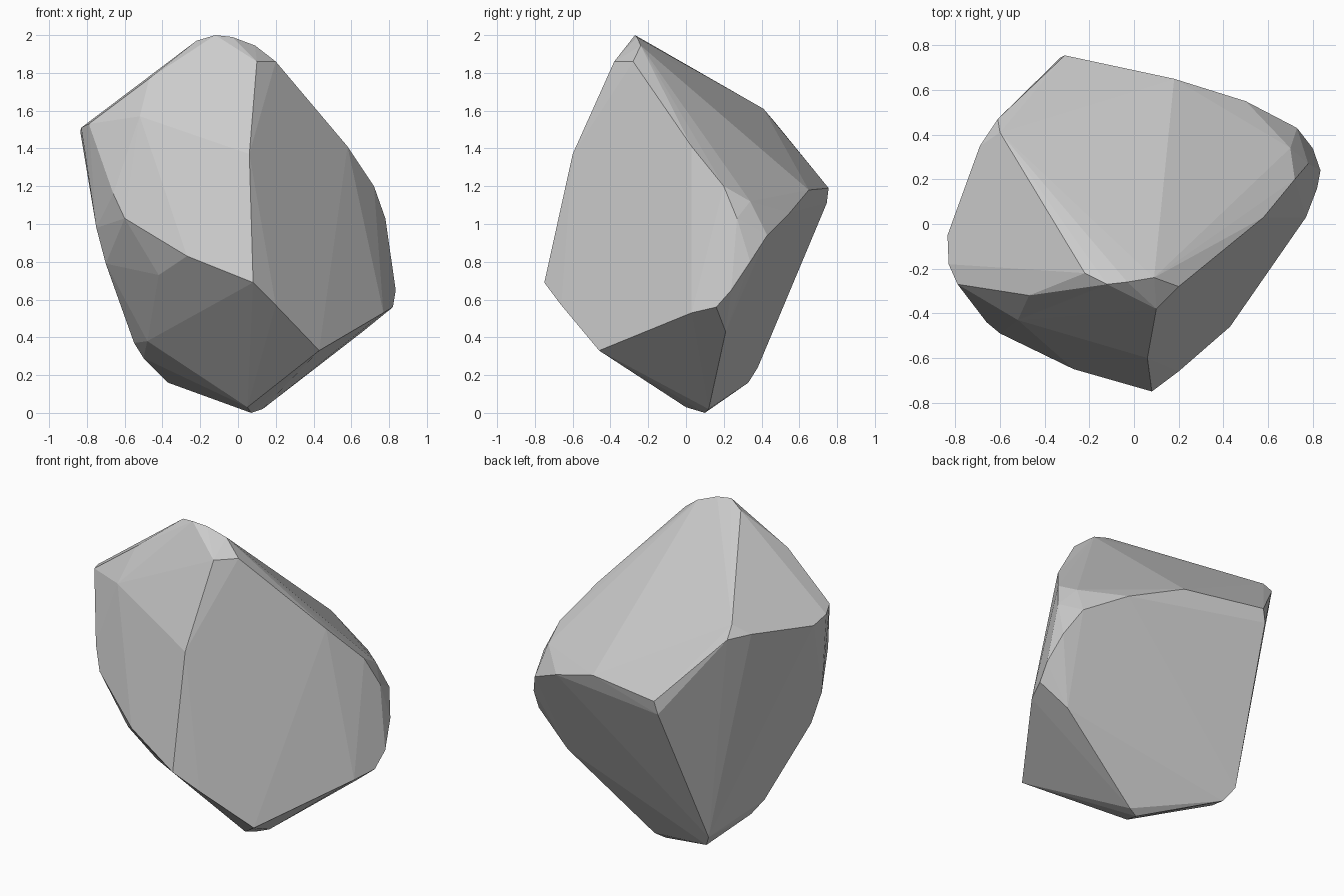
import bpy, bmesh
from math import radians

# Corner points of the faceted boulder, grouped by region
crown = [(-0.22, -0.22, 1.97), (-0.12, -0.27, 2.0), (-0.03, -0.26, 1.99),
         (0.09, -0.24, 1.945), (0.10, -0.38, 1.86), (0.20, -0.28, 1.86),
         (-0.60, 0.41, 1.61), (-0.61, 0.47, 1.54), (-0.47, -0.32, 1.77)]
left_side = [(-0.79, -0.27, 1.53), (-0.83, -0.18, 1.51), (-0.835, -0.05, 1.49),
             (-0.69, 0.35, 1.55), (-0.75, -0.25, 0.98), (-0.70, -0.22, 0.79),
             (-0.55, 0.02, 0.37)]
front_side = [(0.06, -0.60, 1.37), (0.08, -0.75, 0.69), (-0.27, -0.65, 0.83),
              (-0.60, -0.49, 1.03), (-0.66, -0.44, 1.16), (-0.42, -0.47, 0.73),
              (0.43, -0.46, 0.33), (0.20, -0.66, 0.57), (-0.52, -0.43, 1.57)]
right_side = [(0.58, 0.03, 1.41), (0.72, 0.20, 1.20), (0.78, 0.27, 1.03),
              (0.77, 0.03, 0.53), (0.82, 0.16, 0.56), (0.835, 0.24, 0.65),
              (0.80, 0.34, 0.80), (0.73, 0.43, 0.94), (0.70, 0.34, 1.12)]
back_side = [(0.50, 0.55, 1.06), (0.18, 0.65, 1.18), (-0.31, 0.755, 1.19),
             (-0.33, 0.745, 1.11), (0.66, 0.21, 0.43)]
underside = [(0.07, 0.10, 0.0), (0.13, 0.12, 0.02), (0.05, 0.0, 0.03),
             (-0.37, 0.33, 0.16), (-0.42, 0.38, 0.24), (-0.48, -0.11, 0.38),
             (-0.50, 0.08, 0.29)]

# Wrap the points in a convex shell with flat facets
bm = bmesh.new()
for p in crown + left_side + front_side + right_side + back_side + underside:
    bm.verts.new(p)
bmesh.ops.convex_hull(bm, input=bm.verts)
bmesh.ops.delete(bm, geom=[v for v in bm.verts if not v.link_faces], context='VERTS')
bmesh.ops.dissolve_limit(bm, angle_limit=radians(2), verts=bm.verts, edges=bm.edges)
bmesh.ops.recalc_face_normals(bm, faces=bm.faces)

mesh = bpy.data.meshes.new("boulder")
bm.to_mesh(mesh)
bm.free()
boulder = bpy.data.objects.new("boulder", mesh)
bpy.context.collection.objects.link(boulder)
